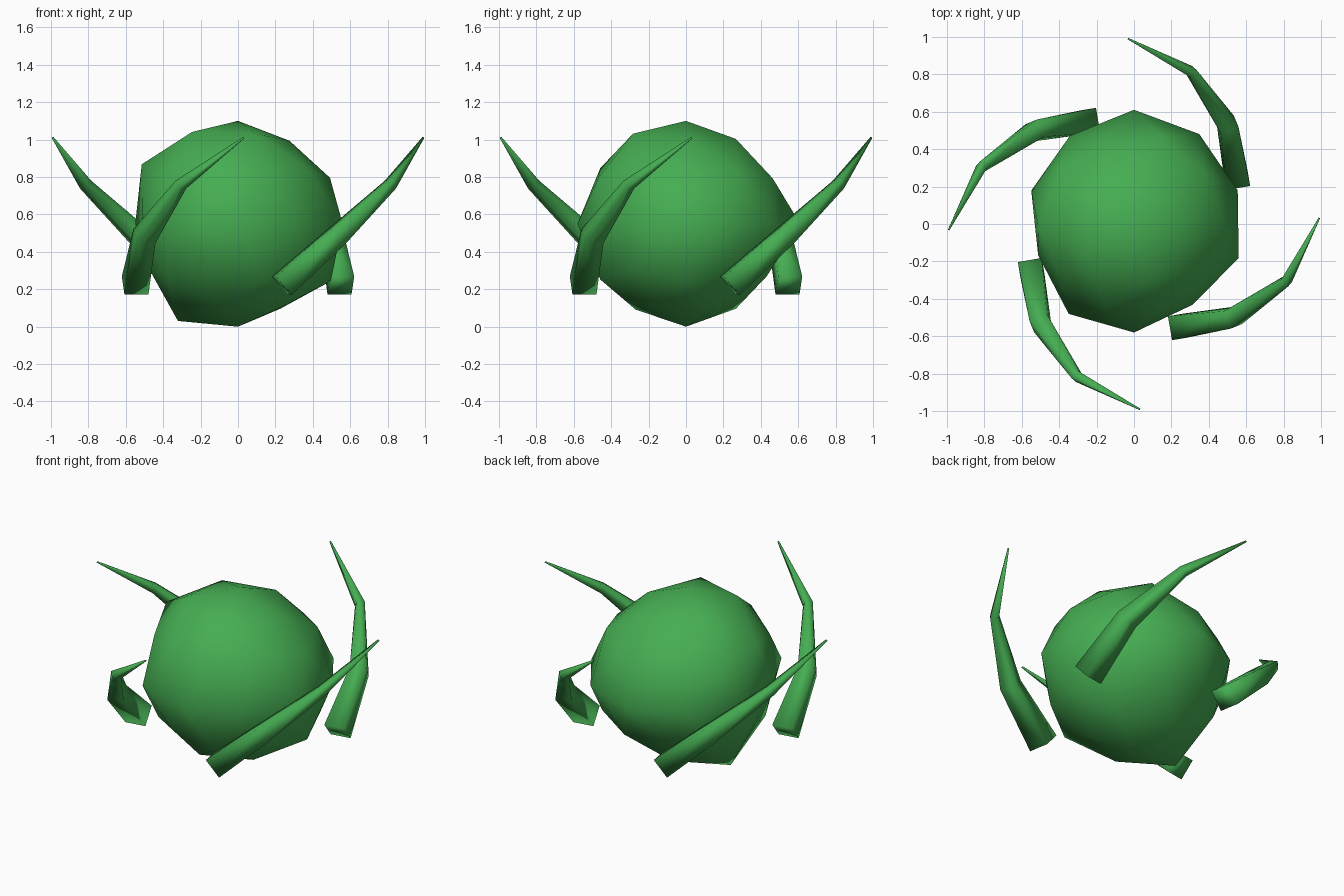
import bpy, bmesh, math
from mathutils import Vector, Matrix

if "Cube" in bpy.data.objects:
    bpy.data.objects.remove(bpy.data.objects["Cube"])

green = bpy.data.materials.new("green")
green.diffuse_color = (0.06, 0.42, 0.085, 1)
green.use_nodes = True
green.node_tree.nodes["Principled BSDF"].inputs["Base Color"].default_value = green.diffuse_color


def finish(bm, name):
    bmesh.ops.recalc_face_normals(bm, faces=bm.faces)
    for f in bm.faces:
        f.smooth = True
    mesh = bpy.data.meshes.new(name)
    bm.to_mesh(mesh)
    bm.free()
    mesh.materials.append(green)
    obj = bpy.data.objects.new(name, mesh)
    bpy.context.collection.objects.link(obj)


# Lumpy body: icosphere with a radial factor per vertex, ring by ring from the top
factors = [
    1.0,
    0.95, 0.97, 1.0, 1.05, 1.03,
    1.0, 0.95, 1.10, 1.03, 1.0,
    1.0, 0.99, 1.0, 1.0, 1.0,
    1.06, 1.08, 1.11, 1.06, 1.05, 0.98, 1.08, 1.055, 0.97, 1.07,
    1.0, 0.97, 0.97, 0.98, 1.0,
    1.06, 0.97, 1.0, 1.0, 1.03,
    0.97, 0.97, 1.11, 0.98, 0.96,
    1.0]
bm = bmesh.new()
bmesh.ops.create_icosphere(bm, subdivisions=2, radius=0.55)
order = sorted(bm.verts, key=lambda v: (-round(v.co.z, 2),
               round(math.degrees(math.atan2(v.co.y, v.co.x))) % 360))
for v, k in zip(order, factors):
    v.co *= k
bmesh.ops.translate(bm, verts=bm.verts, vec=(0, 0, 0.55))
finish(bm, "body")

# Tendrils: square section tapering along a bent path, four times around
path = [Vector(p) for p in ((0.235, -0.55, 0.22), (0.53, -0.5, 0.485),
                            (0.815, -0.305, 0.76), (0.99, 0.03, 1.01))]
half = [0.065, 0.05, 0.026, 0.004]
for i in range(4):
    bm = bmesh.new()
    rings = []
    for j, (p, h) in enumerate(zip(path, half)):
        t = Vector()
        if j > 0:
            t += (p - path[j - 1]).normalized()
        if j < len(path) - 1:
            t += (path[j + 1] - p).normalized()
        side = t.cross(Vector((0, 0, 1))).normalized()
        up = side.cross(t).normalized()
        rings.append([bm.verts.new(p + h * (a * side + b * up))
                      for a, b in ((1, 1), (-1, 1), (-1, -1), (1, -1))])
    for r, s in zip(rings, rings[1:]):
        for k in range(4):
            n = (k + 1) % 4
            bm.faces.new((r[k], r[n], s[n], s[k]))
    bm.faces.new(rings[0])
    bm.faces.new(rings[-1])
    bm.transform(Matrix.Rotation(i * math.pi / 2, 4, 'Z'))
    finish(bm, f"tendril_{i + 1}")
